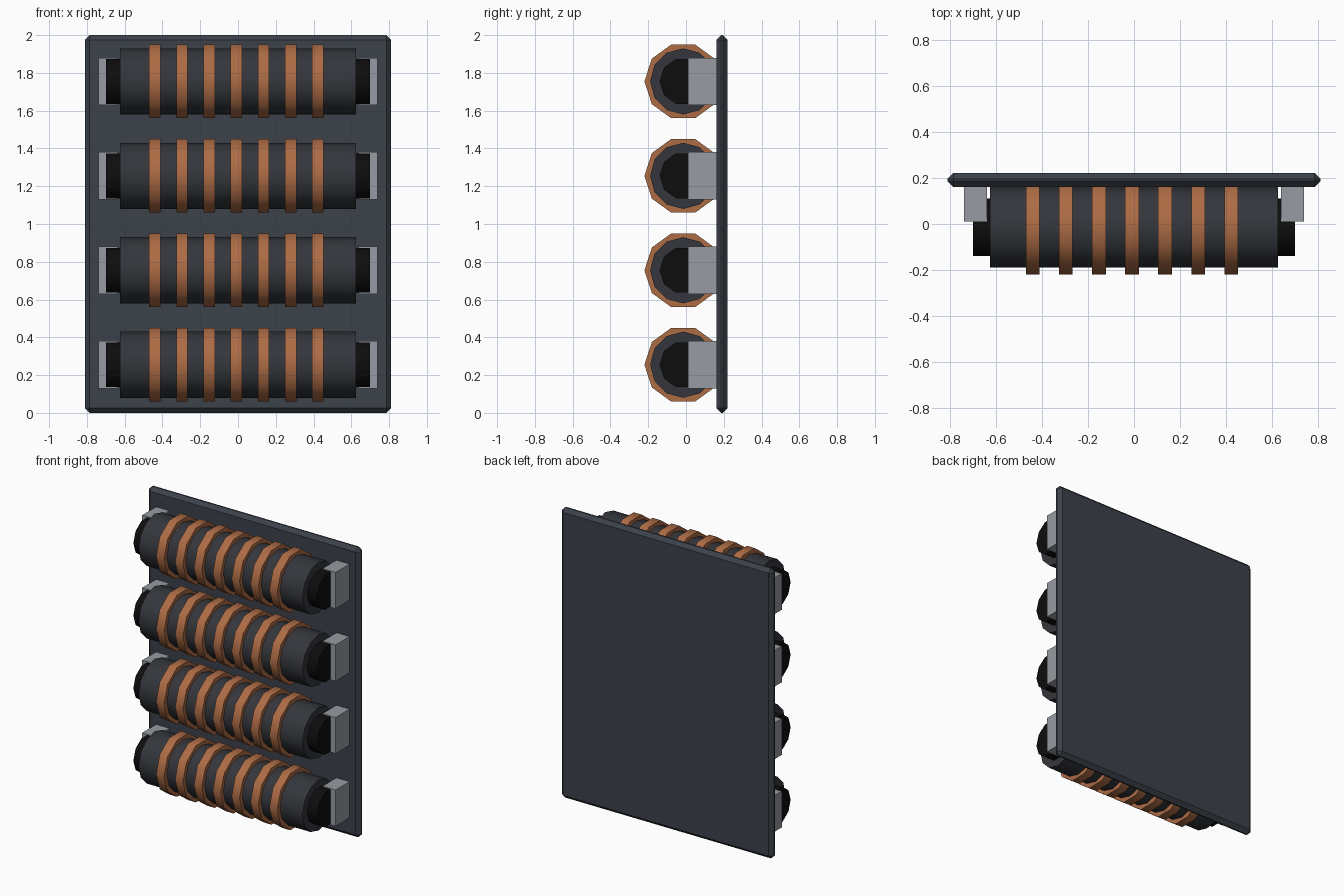
import bpy
from math import pi, radians

if "Cube" in bpy.data.objects:
    bpy.data.objects.remove(bpy.data.objects["Cube"])


def material(name, rgb):
    m = bpy.data.materials.new(name)
    m.diffuse_color = (*rgb, 1)
    m.use_nodes = True
    m.node_tree.nodes["Principled BSDF"].inputs["Base Color"].default_value = m.diffuse_color
    return m


PANEL = material("slate", (0.045, 0.053, 0.067))
BODY = material("charcoal", (0.034, 0.037, 0.045))
CORE = material("black", (0.004, 0.004, 0.004))
COPPER = material("copper", (0.42, 0.15, 0.06))
STEEL = material("steel", (0.31, 0.33, 0.36))


def box(name, center, size, mat, bevel=0):
    bpy.ops.mesh.primitive_cube_add(size=1, location=center)
    o = bpy.context.object
    o.name = name
    o.scale = size
    bpy.ops.object.transform_apply(location=False, rotation=False, scale=True)
    o.data.materials.append(mat)
    if bevel:
        b = o.modifiers.new("bevel", 'BEVEL')
        b.width = bevel
        b.segments = 1
    return o


def roller(name, x, z, radius, width, sides, mat):
    # cylinder lying along x, one vertex pointing to the front
    bpy.ops.mesh.primitive_cylinder_add(vertices=sides, radius=radius, depth=width)
    o = bpy.context.object
    o.name = name
    o.rotation_euler = (0, pi / 2, 0)
    o.location = (x, -0.015, z)
    bpy.ops.object.transform_apply(location=False, rotation=True, scale=False)
    o.data.materials.append(mat)
    bpy.ops.object.shade_smooth_by_angle(angle=radians(40))
    return o


# back panel with chamfered edges
box("back_panel", (0, 0.191, 1), (1.62, 0.06, 2), PANEL, 0.025)

# four stacked coils
for row in range(4):
    z = 0.255 + 0.5 * row
    roller(f"coil_core_{row}", 0, z, 0.125, 1.4, 10, CORE)
    roller(f"coil_body_{row}", 0, z, 0.175, 1.25, 12, BODY)
    # copper windings
    for i in range(7):
        roller(f"copper_band_{row}_{i}", -0.44 + 0.1438 * i, z, 0.205, 0.06, 10, COPPER)
    # end brackets reaching back to the panel
    for side, label in ((-1, "left"), (1, "right")):
        box(f"bracket_{label}_{row}", (side * 0.6875, 0.0925, z), (0.1, 0.165, 0.25), STEEL)
